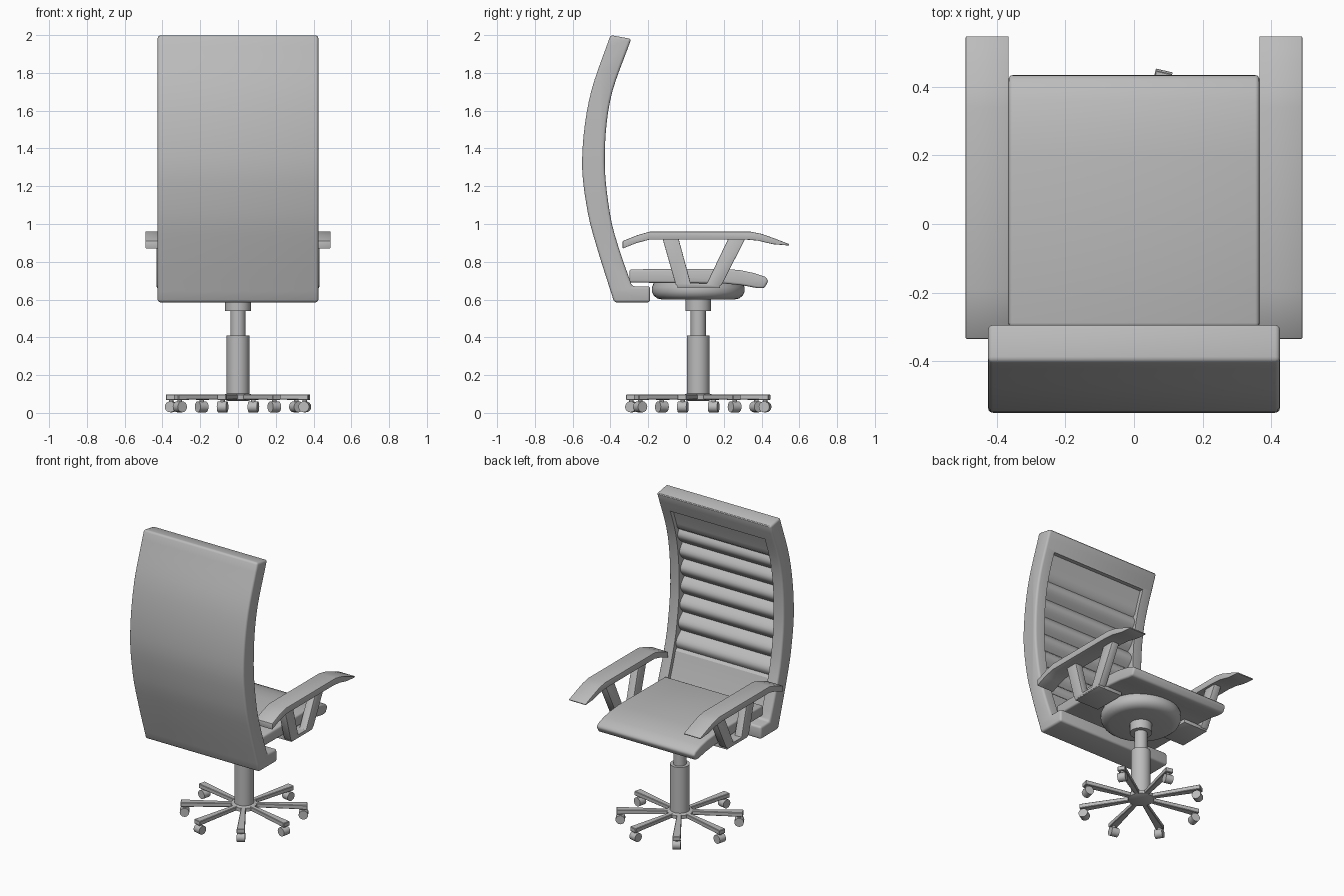
import bpy, math
from mathutils import Matrix

if "Cube" in bpy.data.objects:
    bpy.data.objects.remove(bpy.data.objects["Cube"])

grey = bpy.data.materials.new("plain grey")
grey.use_nodes = True
grey.diffuse_color = (0.5, 0.5, 0.5, 1)
grey.node_tree.nodes["Principled BSDF"].inputs["Base Color"].default_value = (0.5, 0.5, 0.5, 1)

CENTRE_Y = 0.065  # the column axis


def apply(obj, mod):
    bpy.context.view_layer.objects.active = obj
    bpy.ops.object.modifier_apply(modifier=mod.name)


def smooth(obj, angle=32):
    bpy.ops.object.select_all(action='DESELECT')
    obj.select_set(True)
    bpy.context.view_layer.objects.active = obj
    bpy.ops.object.shade_smooth_by_angle(angle=math.radians(angle))


def make(name, verts, faces, bevel=0, segments=3):
    mesh = bpy.data.meshes.new(name)
    mesh.from_pydata(verts, [], faces)
    mesh.materials.append(grey)
    obj = bpy.data.objects.new(name, mesh)
    bpy.context.collection.objects.link(obj)
    bpy.context.view_layer.objects.active = obj
    obj.select_set(True)
    bpy.ops.object.mode_set(mode='EDIT')
    bpy.ops.mesh.select_all(action='SELECT')
    bpy.ops.mesh.normals_make_consistent(inside=False)
    bpy.ops.object.mode_set(mode='OBJECT')
    obj.select_set(False)
    if bevel:
        mod = obj.modifiers.new("bevel", 'BEVEL')
        mod.width, mod.segments = bevel, segments
        mod.limit_method, mod.angle_limit = 'ANGLE', math.radians(35)
        apply(obj, mod)
    smooth(obj)
    return obj


def prism(name, profile, x0, x1, bevel=0, segments=3):
    """Side profile of (y, z) points extruded along x."""
    n = len(profile)
    verts = [(x, y, z) for x in (x0, x1) for y, z in profile]
    faces = [tuple(range(n)), tuple(range(n, 2 * n))]
    faces += [(i, (i + 1) % n, n + (i + 1) % n, n + i) for i in range(n)]
    return make(name, verts, faces, bevel, segments)


def lathe(name, profile, sides=32):
    """Profile of (radius, z) points turned about the column axis."""
    verts, faces, n = [], [], len(profile)
    for s in range(sides):
        a = math.tau * s / sides
        verts += [(r * math.cos(a), CENTRE_Y + r * math.sin(a), z) for r, z in profile]
    for s in range(sides):
        t = (s + 1) % sides
        faces += [(s * n + i, t * n + i, t * n + i + 1, s * n + i + 1) for i in range(n - 1)]
    faces += [tuple(s * n + k for s in range(sides)) for k in (0, n - 1)]
    return make(name, verts, faces)


def sample(points, z):
    """Smooth curve through (y, z) points, evaluated at height z."""
    i = max(k for k in range(len(points) - 1) if k == 0 or points[k][1] <= z)
    p = [points[max(0, min(len(points) - 1, k))] for k in range(i - 1, i + 3)]
    t = (z - p[1][1]) / (p[2][1] - p[1][1])
    span = p[2][1] - p[1][1]
    m1 = (p[2][0] - p[0][0]) / (p[2][1] - p[0][1]) * span
    m2 = (p[3][0] - p[1][0]) / (p[3][1] - p[1][1]) * span
    return ((2 * t**3 - 3 * t**2 + 1) * p[1][0] + (t**3 - 2 * t**2 + t) * m1
            + (3 * t**2 - 2 * t**3) * p[2][0] + (t**3 - t**2) * m2)


def heights(a, b, n):
    return [a + (b - a) * i / n for i in range(n + 1)]


# Backrest frame: curved slab with a foot, hollowed on the sitting side
outer = [(-0.38, 0.585), (-0.47, 0.87), (-0.52, 1.06), (-0.55, 1.33), (-0.51, 1.67), (-0.40, 2.0)]
inner = [(-0.285, 0.67), (-0.355, 0.87), (-0.40, 1.04), (-0.43, 1.33), (-0.40, 1.66), (-0.29, 1.98)]
profile = [(sample(outer, z), z) for z in heights(0.585, 2.0, 24)]
profile += [(sample(inner, z), z) for z in heights(1.98, 0.67, 24)]
profile += [(-0.19, 0.67), (-0.19, 0.585)]
frame = prism("backrest_frame", profile, -0.425, 0.425, 0.014)

LOW, HIGH = 0.69, 1.86
cut = [(sample(inner, z) - 0.075, z) for z in heights(LOW, HIGH, 24)]
cut += [(-0.1, HIGH), (-0.1, LOW)]
cutter = prism("opening_cutter", cut, -0.352, 0.352)
cutter.hide_render = True
mod = frame.modifiers.new("opening", 'BOOLEAN')
mod.operation, mod.object, mod.solver = 'DIFFERENCE', cutter, 'EXACT'
apply(frame, mod)
bpy.data.objects.remove(cutter)
smooth(frame)

# Ribbed cushion inside the frame
RIB_LOW, RIB_HIGH, RIBS = 0.9, 1.72, 7


def cushion(z):
    bulge = 0.028
    if RIB_LOW < z < RIB_HIGH:
        bulge = 0.04 * abs(math.sin(math.pi * RIBS * (z - RIB_LOW) / (RIB_HIGH - RIB_LOW)))
    return sample(inner, z) - 0.055 + bulge


zs = heights(LOW, RIB_LOW, 4)[:-1] + heights(RIB_LOW, RIB_HIGH, RIBS * 8) + heights(RIB_HIGH, HIGH, 4)[1:]
panel = [(cushion(z), z) for z in zs]
panel += [(sample(inner, z) - 0.08, z) for z in heights(HIGH, LOW, 24)]
prism("ribbed_cushion", panel, -0.354, 0.354)

# Seat with a drooping front lip
seat = [(-0.30, 0.69), (-0.30, 0.76), (0.20, 0.763), (0.29, 0.755), (0.36, 0.74), (0.42, 0.72),
        (0.437, 0.70), (0.415, 0.66), (0.38, 0.66), (0.30, 0.675), (0.20, 0.685)]
prism("seat", seat, -0.365, 0.365, 0.012)

# Seat pan and gas lift column
lathe("seat_pan", [(0.05, 0.6), (0.19, 0.6), (0.215, 0.605), (0.235, 0.62), (0.245, 0.64),
                   (0.245, 0.665), (0.235, 0.69)], 48)
lathe("column_collar", [(0.068, 0.54), (0.068, 0.61)])
lathe("column_upper", [(0.04, 0.40), (0.04, 0.56)])
lathe("column_lower", [(0.06, 0.085), (0.06, 0.41)])
lathe("base_hub", [(0.05, 0.062), (0.08, 0.072), (0.08, 0.095), (0.06, 0.102)])

# Armrests on tapered U-shaped supports
pad = [(-0.335, 0.87), (-0.335, 0.91), (-0.26, 0.94), (-0.19, 0.96), (0.34, 0.96), (0.40, 0.948),
       (0.47, 0.923), (0.548, 0.893), (0.545, 0.886), (0.46, 0.893), (0.38, 0.912), (0.31, 0.918),
       (-0.19, 0.918), (-0.26, 0.9)]
support = [(-0.125, 0.925), (-0.055, 0.68), (-0.04, 0.665), (0.17, 0.665), (0.19, 0.68), (0.315, 0.925),
           (0.225, 0.925), (0.11, 0.685), (0.025, 0.685), (-0.04, 0.925)]
tab = [(-0.045, 0.66), (-0.045, 0.685), (0.18, 0.685), (0.18, 0.66)]
for side, label in ((1, "left"), (-1, "right")):
    prism(label + "_arm_pad", pad, side * 0.365, side * 0.49, 0.005, 2)
    prism(label + "_arm_support", support, side * 0.38, side * 0.432, 0.004, 2)
    prism(label + "_arm_bracket", tab, side * 0.25, side * 0.43, 0.004, 2)

# Eight-legged base with casters
for k in range(8):
    turn = Matrix.Translation((0, CENTRE_Y, 0)) @ Matrix.Rotation(math.radians(32 + 45 * k), 4, 'Z')
    tag = str(k + 1)
    leg_verts = [(r, s * w, z) for r, w, low in ((0.05, 0.014, 0.072), (0.30, 0.022, 0.07), (0.387, 0.025, 0.068))
                 for s, z in ((-1, low), (1, low), (1, 0.098), (-1, 0.098))]
    leg_faces = [(0, 1, 2, 3), (8, 9, 10, 11)]
    leg_faces += [(b + i, b + (i + 1) % 4, b + 4 + (i + 1) % 4, b + 4 + i) for b in (0, 4) for i in range(4)]
    leg = make("base_leg_" + tag, leg_verts, leg_faces, 0.003, 1)
    leg.matrix_world = turn
    # Caster wheel and its short stem
    for part, radius, depth, height, tilt in (("wheel", 0.029, 0.05, 0.032, math.pi / 2),
                                              ("stem", 0.012, 0.04, 0.06, 0)):
        bpy.ops.mesh.primitive_cylinder_add(vertices=16, radius=radius, depth=depth)
        obj = bpy.context.object
        obj.name = "caster_" + part + "_" + tag
        obj.data.materials.append(grey)
        smooth(obj)
        obj.matrix_world = turn @ Matrix.Translation((0.363, 0, height)) @ Matrix.Rotation(tilt, 4, 'X')
